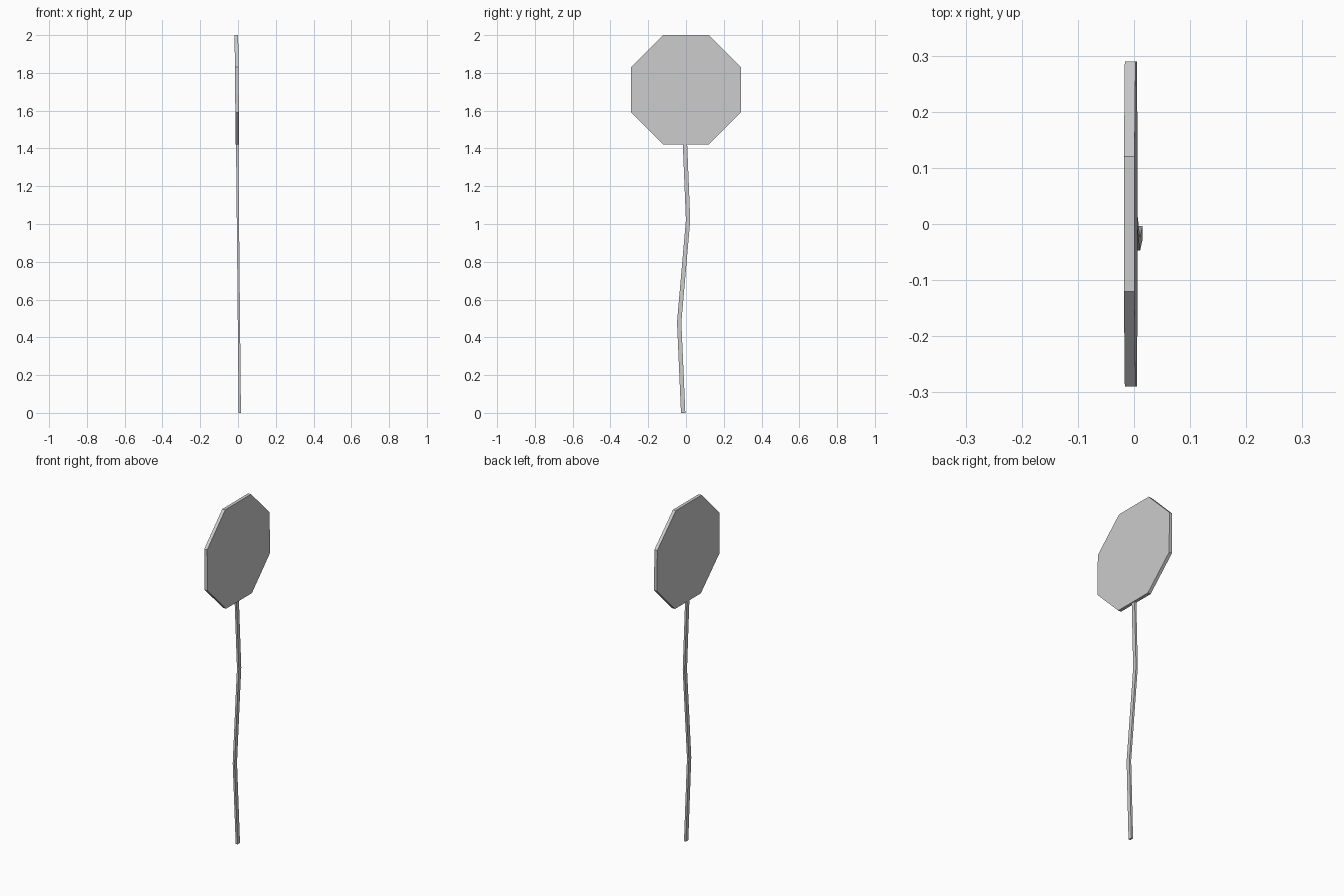
import bpy, bmesh, math

if "Cube" in bpy.data.objects:
    bpy.data.objects.remove(bpy.data.objects["Cube"])

def make_object(name, bm):
    bmesh.ops.recalc_face_normals(bm, faces=bm.faces)
    mesh = bpy.data.meshes.new(name)
    bm.to_mesh(mesh)
    bm.free()
    obj = bpy.data.objects.new(name, mesh)
    bpy.context.collection.objects.link(obj)
    return obj

def loft(name, rings):
    """Bridge equal-sized rings of points and cap both ends."""
    bm = bmesh.new()
    loops = [[bm.verts.new(p) for p in ring] for ring in rings]
    n = len(loops[0])
    for a, b in zip(loops, loops[1:]):
        for i in range(n):
            j = (i + 1) % n
            bm.faces.new((a[i], a[j], b[j], b[i]))
    bm.faces.new(loops[0])
    bm.faces.new(loops[-1])
    return make_object(name, bm)

# Leaning of the whole sign: x offset falls slightly with height
def lean(z):
    return 0.0095 - 0.0098 * z

# Octagonal sign plate facing +x / -x
apothem, centre_z, half_thick = 0.29, 1.71, 0.0095
radius = apothem / math.cos(math.pi / 8)
plate = []
for side in (-1, 1):
    ring = []
    for i in range(8):
        a = math.pi / 8 + i * math.pi / 4
        z = centre_z + radius * math.sin(a)
        ring.append((lean(z) + side * half_thick + 0.0015, radius * math.cos(a), z))
    plate.append(ring)
loft("sign_plate", plate)

# Bent rectangular post: (centre y, z) at each kink
hx, hy = 0.006, 0.0115
path = [(-0.015, 0.0), (-0.036, 0.48), (0.011, 1.02), (-0.006, 1.44)]
loft("bent_post", [[(lean(z) + sx * hx, y + sy * hy, z)
                    for sx, sy in ((-1, -1), (1, -1), (1, 1), (-1, 1))]
                   for y, z in path])
